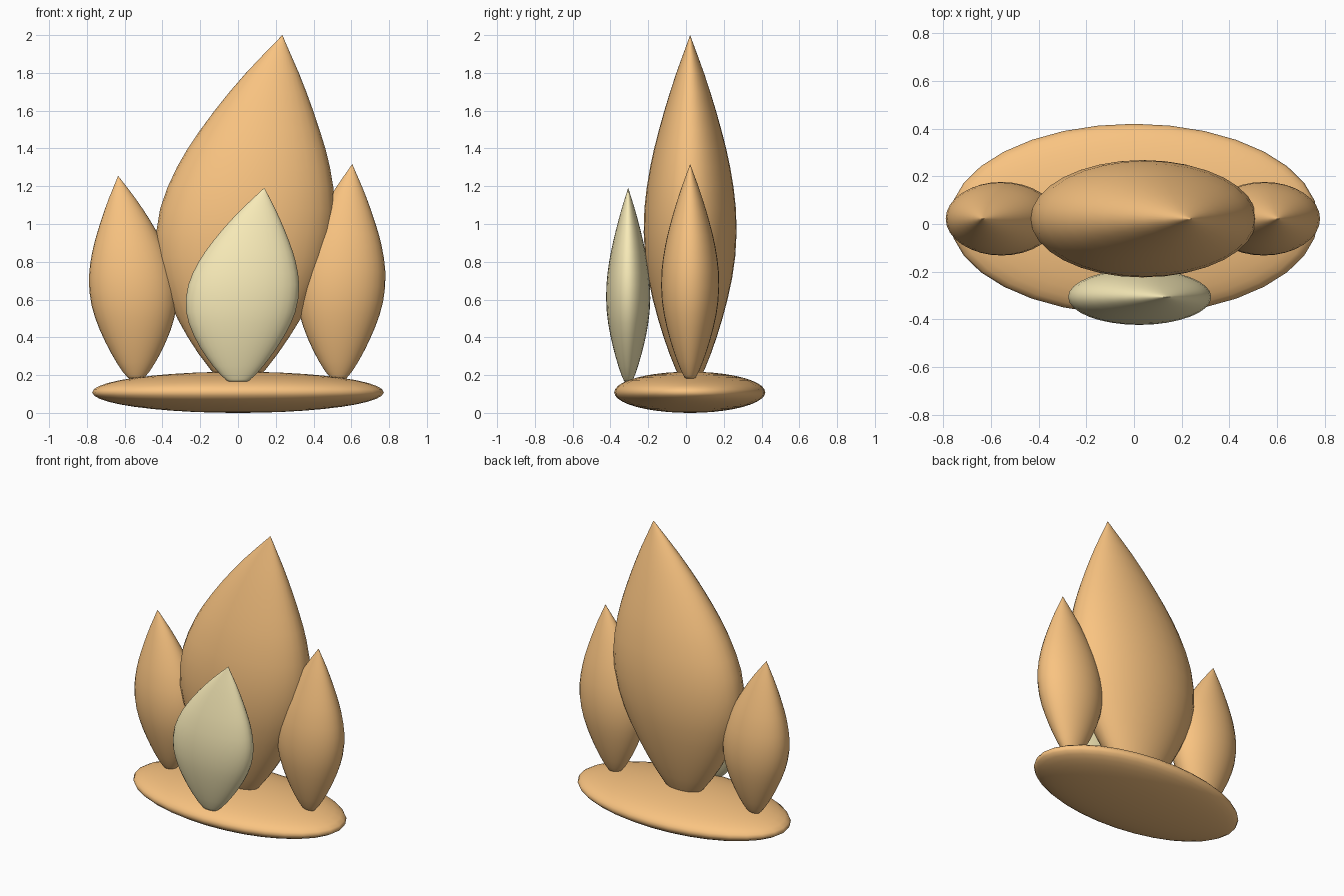
import bpy, bmesh, math
from mathutils import Matrix

if "Cube" in bpy.data.objects:
    bpy.data.objects.remove(bpy.data.objects["Cube"])

def material(name, rgb):
    m = bpy.data.materials.new(name)
    m.diffuse_color = (*rgb, 1)
    m.use_nodes = True
    m.node_tree.nodes["Principled BSDF"].inputs["Base Color"].default_value = m.diffuse_color
    return m

orange = material("orange", (0.95, 0.55, 0.22))
yellow = material("pale_yellow", (0.94, 0.83, 0.48))

def finish(name, bm, mat):
    bmesh.ops.recalc_face_normals(bm, faces=bm.faces[:])
    for f in bm.faces:
        f.smooth = True
    me = bpy.data.meshes.new(name)
    bm.to_mesh(me)
    bm.free()
    me.materials.append(mat)
    ob = bpy.data.objects.new(name, me)
    bpy.context.collection.objects.link(ob)

# Teardrop profile: (height fraction, radius fraction)
PROFILE = [(0, .17), (.012, .22), (.035, .31), (.08, .445), (.13, .575), (.18, .69),
           (.24, .81), (.3, .905), (.36, .97), (.43, 1), (.5, .985), (.56, .935),
           (.62, .86), (.67, .78), (.725, .675), (.78, .56), (.835, .435), (.89, .30),
           (.94, .165), (.98, .055), (.993, .02)]

def flame(name, x, y, z0, z1, rx, ry, lean, mat, n=32):
    """Leaning teardrop lofted from elliptical rings."""
    bm = bmesh.new()
    def centre(t):
        return x + lean * t ** 2.2, z0 + (z1 - z0) * t
    rings = []
    for t, r in PROFILE:
        cx, cz = centre(t)
        rings.append([bm.verts.new((cx + rx * r * math.cos(a), y + ry * r * math.sin(a), cz))
                      for a in (2 * math.pi * i / n for i in range(n))])
    for a, b in zip(rings, rings[1:]):
        for i in range(n):
            j = (i + 1) % n
            bm.faces.new((a[i], a[j], b[j], b[i]))
    bm.faces.new(rings[0][::-1])
    tip = bm.verts.new((x + lean, y, z1))
    for i in range(n):
        bm.faces.new((rings[-1][i], rings[-1][(i + 1) % n], tip))
    finish(name, bm, mat)

# Flattened ember base
bm = bmesh.new()
bmesh.ops.create_uvsphere(bm, u_segments=32, v_segments=20, radius=1,
    matrix=Matrix.Translation((0, .02, .109)) @ Matrix.Diagonal((.772, .4, .109, 1)))
finish("base", bm, orange)

# Flames
flame("main_flame", 0, .022, .165, 2.0, .47, .246, .235, orange)
flame("left_flame", -.54, .022, .182, 1.255, .232, .154, -.095, orange)
flame("right_flame", .533, .022, .182, 1.317, .235, .154, .072, orange)
flame("inner_flame", 0, -.306, .165, 1.192, .298, .117, .14, yellow)
